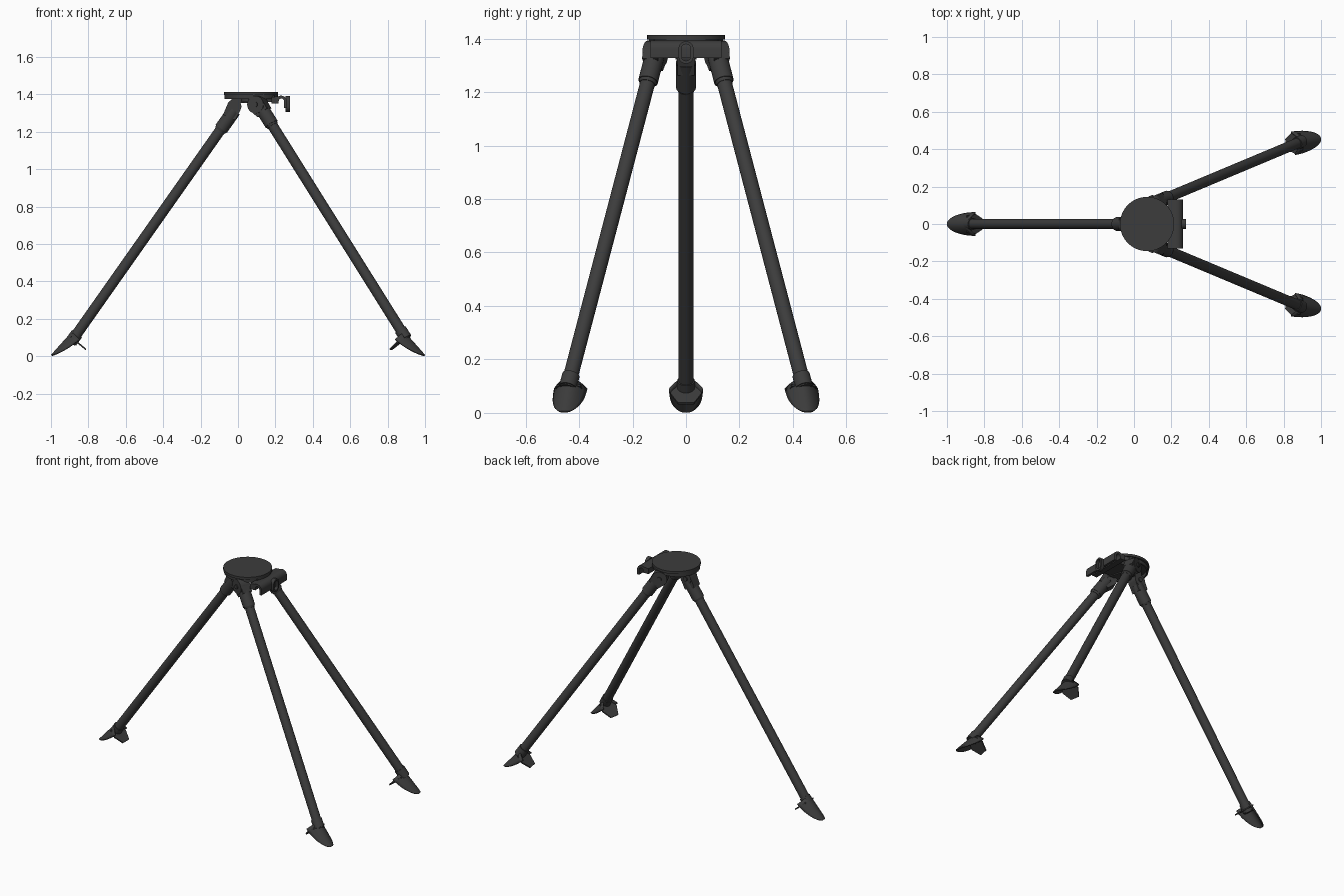
import bpy, bmesh, math
from mathutils import Vector, Matrix

if "Cube" in bpy.data.objects:
    bpy.data.objects.remove(bpy.data.objects["Cube"])

black = bpy.data.materials.new("matte_black")
black.diffuse_color = (0.045, 0.045, 0.045, 1)
black.use_nodes = True
black.node_tree.nodes["Principled BSDF"].inputs["Base Color"].default_value = black.diffuse_color


def finish(name, bm, matrix=None, smooth=True):
    if matrix is not None:
        bm.transform(matrix)
    bmesh.ops.recalc_face_normals(bm, faces=bm.faces)
    me = bpy.data.meshes.new(name)
    bm.to_mesh(me)
    bm.free()
    me.materials.append(black)
    ob = bpy.data.objects.new(name, me)
    bpy.context.collection.objects.link(ob)
    if smooth:
        bpy.ops.object.select_all(action='DESELECT')
        ob.select_set(True)
        bpy.context.view_layer.objects.active = ob
        bpy.ops.object.shade_smooth_by_angle(angle=math.radians(35))
    return ob


def rod(name, a, b, r, sides=24, r2=None):
    """Cylinder or cone between two points."""
    a, b = Vector(a), Vector(b)
    d = b - a
    bm = bmesh.new()
    bmesh.ops.create_cone(bm, cap_ends=True, segments=sides, radius1=r,
                          radius2=r if r2 is None else r2, depth=d.length)
    m = Matrix.Translation((a + b) / 2) @ d.to_track_quat('Z', 'Y').to_matrix().to_4x4()
    return finish(name, bm, m)


def box(name, center, size, angle=0):
    bm = bmesh.new()
    bmesh.ops.create_cube(bm, size=1)
    m = (Matrix.Translation(center) @ Matrix.Rotation(angle, 4, 'Z')
         @ Matrix.Diagonal((*size, 1)))
    return finish(name, bm, m, False)


def extrude(name, points, depth, matrix):
    """Flat outline in local XY, thickened evenly along local Z."""
    bm = bmesh.new()
    f = bm.faces.new([bm.verts.new((x, y, -depth / 2)) for x, y in points])
    out = bmesh.ops.extrude_face_region(bm, geom=[f])["geom"]
    bmesh.ops.translate(bm, vec=(0, 0, depth),
                        verts=[v for v in out if isinstance(v, bmesh.types.BMVert)])
    return finish(name, bm, matrix)


def foot(name, tip, azimuth):
    """Curved spade and inward step plate; local +x points outward, tip at the origin."""
    place = Matrix.Translation(tip) @ Matrix.Rotation(azimuth, 4, 'Z')
    bm = bmesh.new()
    rows, cols = 10, 12
    grid = []
    for i in range(rows + 1):
        t = i / rows
        t = 0.01 + 0.99 * t * t if t < 0.5 else 0.01 + 0.99 * (0.25 + (t - 0.5) * 1.5)
        w = 0.06 * math.sqrt(max(0, 1 - (1 - t) ** 2.2))
        row = []
        for j in range(cols + 1):
            s = 2 * j / cols - 1
            d = 0.055 * (w / 0.06) * s * s * t ** 0.4
            row.append(bm.verts.new((-0.112 * t - 0.7 * d, w * s, 0.003 + 0.125 * t - 0.7 * d)))
        grid.append(row)
    for i in range(rows):
        for j in range(cols):
            bm.faces.new((grid[i][j], grid[i][j + 1], grid[i + 1][j + 1], grid[i + 1][j]))
    for v in bm.verts:
        v.co.z = max(v.co.z, 0.002)
    ob = finish(name + "_spade", bm, place)
    mod = ob.modifiers.new("thickness", 'SOLIDIFY')
    mod.thickness = 0.008
    mod.offset = 0
    slope = (place @ Matrix.Translation((-0.12, 0, 0.09))
             @ Matrix.Rotation(math.radians(-40), 4, 'Y'))
    outline = [(0.02, -0.045), (0.02, 0.045), (-0.03, 0.058),
               (-0.085, 0.03), (-0.085, -0.03), (-0.03, -0.058)]
    extrude(name + "_step_plate", outline, 0.008, slope)


def leg(name, pivot, top, bottom, tip, azimuth, knuckle_r):
    pivot, top, bottom = Vector(pivot), Vector(top), Vector(bottom)
    d = (bottom - top).normalized()
    side = Vector((-d.y, d.x, 0)).normalized()
    rod(name + "_tube", top - d * 0.03, bottom + d * 0.035, 0.028)
    # upper socket with a thin lip, and the hinge knuckle
    rod(name + "_socket", top - d * 0.12, top, 0.037)
    rod(name + "_socket_lip", top, top + d * 0.012, 0.034, r2=0.03)
    rod(name + "_knuckle", pivot - side * 0.033, pivot + side * 0.033, knuckle_r)
    mid = top - d * 0.075
    x = (mid - pivot).normalized()
    z = side
    y = z.cross(x)
    m = Matrix((x, y, z)).transposed().to_4x4()
    m.translation = pivot
    n = (mid - pivot).length
    extrude(name + "_knuckle_cheek",
            [(0, -knuckle_r), (n, -0.036), (n, 0.036), (0, knuckle_r)], 0.062, m)
    rod(name + "_hinge_pin", pivot - side * 0.04, pivot + side * 0.04, 0.014, 16)
    # ankle collar and foot
    rod(name + "_ankle", bottom - d * 0.025, bottom + d * 0.03, 0.033)
    foot(name, tip, azimuth)
    # arm joining the hinge to the head
    hub = Vector((0.07, 0, 0))
    v = Vector((pivot.x, pivot.y, 0)) - hub
    c = hub + v / 2
    box(name + "_arm", (c.x, c.y, 1.376), (v.length + 0.03, 0.06, 0.045),
        math.atan2(v.y, v.x))


# Three legs
leg("rear_leg", (-0.02, 0, 1.335), (-0.09, 0, 1.215), (-0.875, 0, 0.1),
    (-0.998, 0, 0), math.pi, 0.038)
for s, label in ((1, "left_leg"), (-1, "right_leg")):
    leg(label, (0.105, 0.115 * s, 1.345), (0.18, 0.142 * s, 1.24), (0.882, 0.436 * s, 0.12),
        (0.998, 0.457 * s, 0), math.radians(10) * s, 0.047)

# Round top plate with a shallow underside rim
rod("top_plate", (0.07, 0, 1.397), (0.07, 0, 1.413), 0.145, 64)
rod("plate_hub", (0.07, 0, 1.36), (0.07, 0, 1.398), 0.06, 32)
bm = bmesh.new()
n = 64
loops = []
for r, z in ((0.143, 1.398), (0.143, 1.375), (0.133, 1.375), (0.133, 1.398)):
    loops.append([bm.verts.new((0.07 + r * math.cos(2 * math.pi * i / n) ,
                                r * math.sin(2 * math.pi * i / n) * 0.93, z)) for i in range(n)])
for a, b in zip(loops, loops[1:] + loops[:1]):
    for i in range(n):
        bm.faces.new((a[i], a[(i + 1) % n], b[(i + 1) % n], b[i]))
finish("plate_rim", bm)

# Channel-shaped bracket along the front of the head
profile = [(0.18, 1.35), (0.18, 1.385)]
profile += [(0.23 + 0.032 * math.cos(a), 1.361 + 0.032 * math.sin(a))
            for a in (math.radians(120 - 15 * i) for i in range(9))]
profile += [(0.262, 1.328), (0.247, 1.328)]
profile += [(0.232 + 0.015 * math.cos(a), 1.361 + 0.017 * math.sin(a))
            for a in (math.radians(30 * i) for i in range(7))]
profile += [(0.217, 1.35)]
m = Matrix.Rotation(math.pi / 2, 4, 'X')
extrude("front_bracket", profile, 0.264, m)
box("bracket_mount", (0.155, 0, 1.376), (0.08, 0.15, 0.035))

# Slotted catch in the middle of the bracket
bm = bmesh.new()
rings = []
for w, x in ((0.028, 0.255), (0.028, 0.278), (0.017, 0.278), (0.017, 0.255)):
    ring = []
    for i in range(32):
        a = 2 * math.pi * (i + 0.5) / 32
        ring.append(bm.verts.new((x, w * math.cos(a),
                                  1.348 + math.copysign(0.014, math.sin(a)) + w * math.sin(a))))
    rings.append(ring)
for a, b in zip(rings, rings[1:] + rings[:1]):
    for i in range(32):
        bm.faces.new((a[i], a[(i + 1) % 32], b[(i + 1) % 32], b[i]))
finish("catch_loop", bm)
